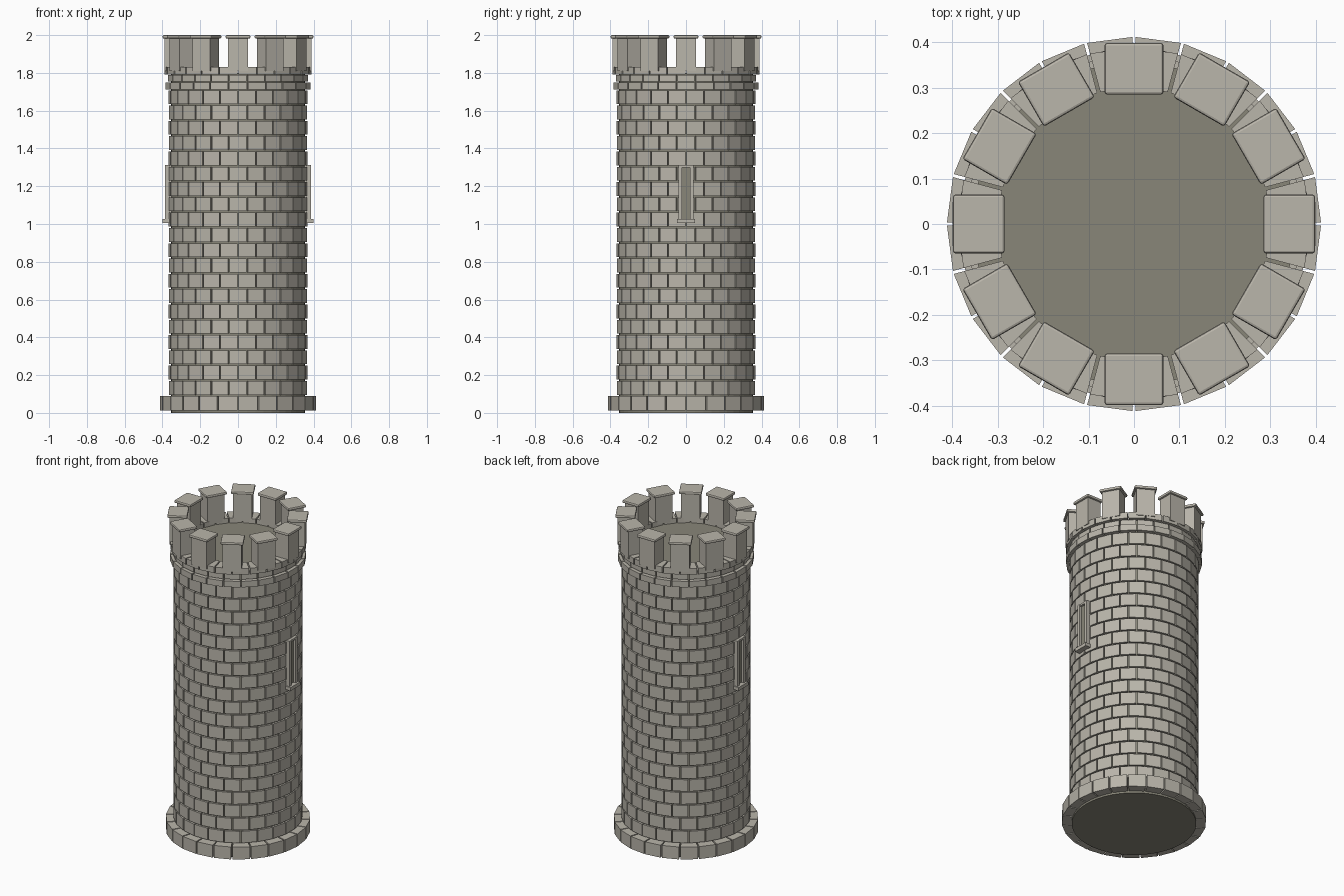
import bpy, bmesh, math
from mathutils import Matrix, Vector

if "Cube" in bpy.data.objects:
    bpy.data.objects.remove(bpy.data.objects["Cube"])


def material(name, rgb):
    m = bpy.data.materials.new(name)
    m.diffuse_color = (*rgb, 1)
    m.use_nodes = True
    m.node_tree.nodes["Principled BSDF"].inputs["Base Color"].default_value = m.diffuse_color
    return m


STONE = material("pale stone", (0.49, 0.465, 0.405))
MORTAR = material("dark mortar", (0.25, 0.24, 0.19))


def finish(name, bm, mat):
    bmesh.ops.recalc_face_normals(bm, faces=bm.faces)
    me = bpy.data.meshes.new(name)
    bm.to_mesh(me)
    bm.free()
    me.materials.append(mat)
    ob = bpy.data.objects.new(name, me)
    bpy.context.collection.objects.link(ob)
    return ob


def add_box(bm, lo, hi, turn=0.0):
    lo, hi = Vector(lo), Vector(hi)
    m = (Matrix.Rotation(turn, 4, 'Z') @ Matrix.Translation((lo + hi) / 2)
         @ Matrix.Diagonal((*(hi - lo), 1)))
    bmesh.ops.create_cube(bm, size=1, matrix=m)


def add_course(bm, r_in, r_out, z0, z1, shifted, count=24, gap=0.007):
    """One ring of flat-faced wedge bricks with open joints."""
    step = 2 * math.pi / count
    for i in range(count):
        mid = (i + (0 if shifted else 0.5)) * step
        pts = []
        for r, s in ((r_in, -1), (r_out, -1), (r_out, 1), (r_in, 1)):
            a = mid + s * (step / 2 - gap / 2 / r)
            pts.append((r * math.cos(a), r * math.sin(a)))
        low = [bm.verts.new((x, y, z0)) for x, y in pts]
        top = [bm.verts.new((x, y, z1)) for x, y in pts]
        bm.faces.new(low[::-1])
        bm.faces.new(top)
        for k in range(4):
            n = (k + 1) % 4
            bm.faces.new((low[k], low[n], top[n], top[k]))


# Mortar core, its top is the roof floor
bm = bmesh.new()
bmesh.ops.create_cone(bm, cap_ends=True, segments=48, radius1=0.355, radius2=0.355,
                      depth=1.80, matrix=Matrix.Translation((0, 0, 0.90)))
finish("tower_core", bm, MORTAR)

# Wide footing course
bm = bmesh.new()
add_course(bm, 0.33, 0.412, 0.012, 0.09, False)
finish("footing_course", bm, STONE)

# Twenty staggered wall courses
bm = bmesh.new()
ROWS, Z0, PITCH = 20, 0.092, 0.081
for i in range(ROWS):
    z = Z0 + i * PITCH
    add_course(bm, 0.33, 0.369, z + 0.004, z + PITCH - 0.004, i % 2 == 0)
finish("wall_courses", bm, STONE)

# Moulding rings and parapet course
bm = bmesh.new()
add_course(bm, 0.33, 0.388, 1.712, 1.750, True)
add_course(bm, 0.33, 0.373, 1.755, 1.788, True)
add_course(bm, 0.30, 0.388, 1.792, 1.830, False)
finish("parapet_rings", bm, STONE)

# Twelve merlons with overhanging caps
body, caps = bmesh.new(), bmesh.new()
for i in range(12):
    a = i * math.pi / 6
    add_box(body, (0.295, -0.054, 1.81), (0.388, 0.054, 1.987), a)
    add_box(caps, (0.285, -0.065, 1.982), (0.399, 0.065, 2.0), a)
finish("merlons", body, STONE)
cap_ob = finish("merlon_caps", caps, STONE)
bev = cap_ob.modifiers.new("soft edges", 'BEVEL')
bev.width = 0.006
bev.segments = 2

# Arrow slits on both sides: frame and dark opening
frame, slit = bmesh.new(), bmesh.new()
for a in (0, math.pi):
    for y in (-0.031, 0.031):
        add_box(frame, (0.34, y - 0.010, 1.02), (0.387, y + 0.010, 1.312), a)
    add_box(frame, (0.34, -0.024, 1.300), (0.385, 0.024, 1.312), a)
    add_box(frame, (0.34, -0.048, 1.006), (0.400, 0.048, 1.027), a)
    add_box(slit, (0.364, -0.023, 1.024), (0.372, 0.023, 1.302), a)
finish("slit_frames", frame, STONE)
finish("slit_openings", slit, MORTAR)
